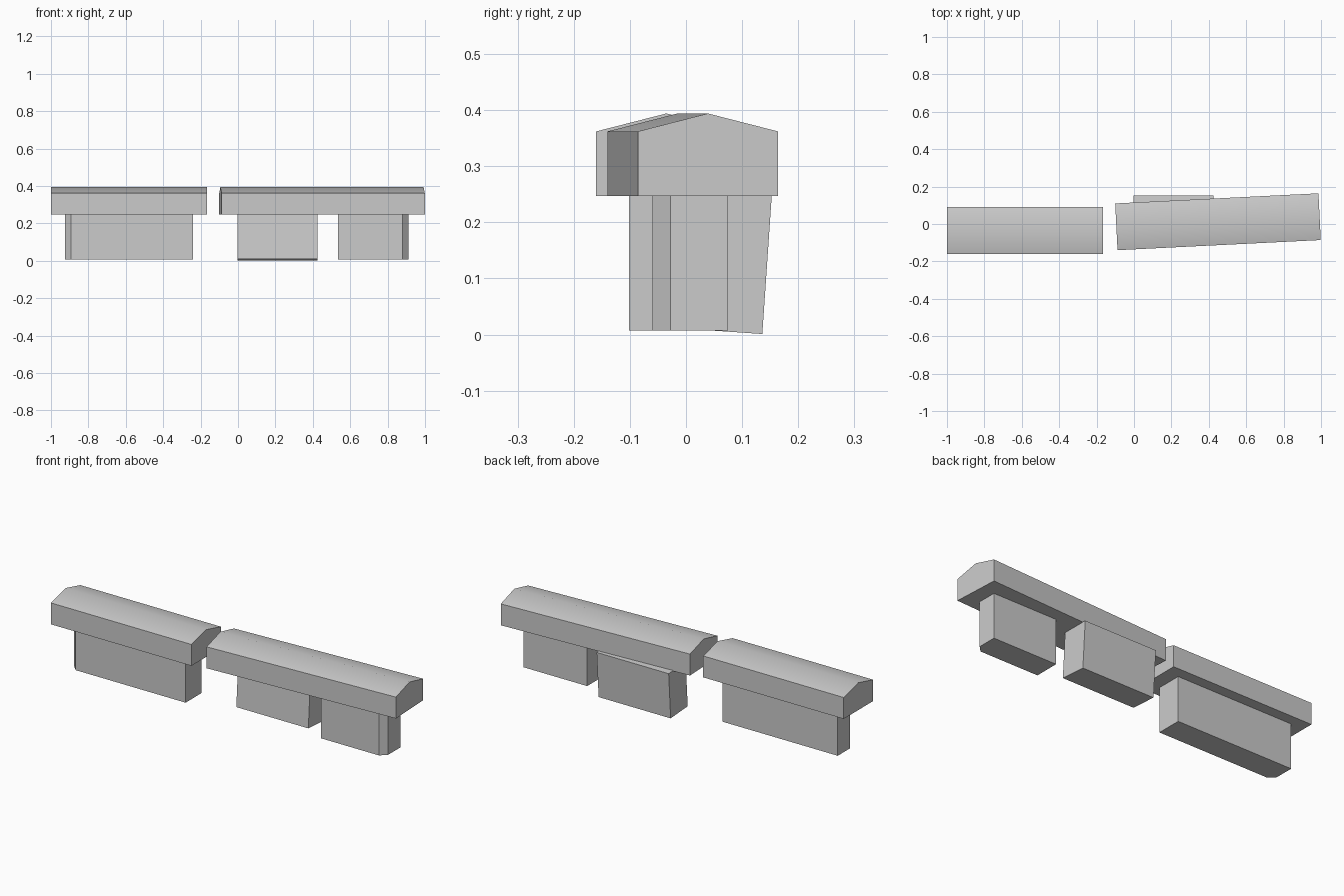
import bpy, bmesh, math
from mathutils import Matrix

cube = bpy.data.objects.get("Cube")
if cube:
    bpy.data.objects.remove(cube, do_unlink=True)

stone = bpy.data.materials.new("pale_grey_stone")
stone.use_nodes = True
grey = (0.6, 0.6, 0.6, 1)
stone.diffuse_color = grey
stone.node_tree.nodes["Principled BSDF"].inputs["Base Color"].default_value = grey


def extrude(name, outline, direction, matrix):
    """Extrude a closed outline of 3D points and place the result."""
    bm = bmesh.new()
    face = bm.faces.new([bm.verts.new(p) for p in outline])
    ext = bmesh.ops.extrude_face_region(bm, geom=[face])
    verts = [g for g in ext["geom"] if isinstance(g, bmesh.types.BMVert)]
    bmesh.ops.translate(bm, vec=direction, verts=verts)
    bmesh.ops.recalc_face_normals(bm, faces=bm.faces)
    bm.transform(matrix)
    mesh = bpy.data.meshes.new(name)
    bm.to_mesh(mesh)
    bm.free()
    mesh.materials.append(stone)
    obj = bpy.data.objects.new(name, mesh)
    bpy.context.collection.objects.link(obj)
    bpy.ops.object.select_all(action="DESELECT")
    obj.select_set(True)
    bpy.context.view_layer.objects.active = obj
    bpy.ops.object.shade_smooth_by_angle(angle=math.radians(40))
    return obj


def coping(name, length, x, y, turn):
    """Long beam with a shallow ridged top."""
    half, w = length / 2, 0.125
    profile = [(-w, 0.247), (w, 0.247), (w, 0.362), (0, 0.394), (-w, 0.362)]
    place = Matrix.Translation((x, y, 0)) @ Matrix.Rotation(math.radians(turn), 4, "Z")
    extrude(name, [(-half, py, pz) for py, pz in profile], (length, 0, 0), place)


def pier(name, inner, outer, front, depth=0.135, cut=0.032):
    """Support block with its outer front corner cut off."""
    inward = math.copysign(cut, inner - outer)
    back = front + depth
    outline = [(inner, front), (outer + inward, front), (outer, front + cut),
               (outer, back), (inner, back)]
    extrude(name, [(x, y, 0.007) for x, y in outline], (0, 0, 0.24), Matrix())


# Ridged beams, the second one slightly turned
coping("right_coping", 0.835, -0.5825, -0.035, 0)
coping("left_coping", 1.088, 0.449, 0.012, 2.85)

# Upright supports below the beams
pier("right_pier", -0.24, -0.925, -0.102)
pier("left_pier", 0.535, 0.912, -0.06)

# Loose middle support, leaning back
lean = Matrix.Translation((0.21, 0.136, 0.001)) @ Matrix.Rotation(math.radians(-3.9), 4, "X")
base = [(-0.214, -0.145, 0), (0.214, -0.145, 0), (0.214, 0, 0), (-0.214, 0, 0)]
extrude("middle_pier", base, (0, 0, 0.247), lean)
